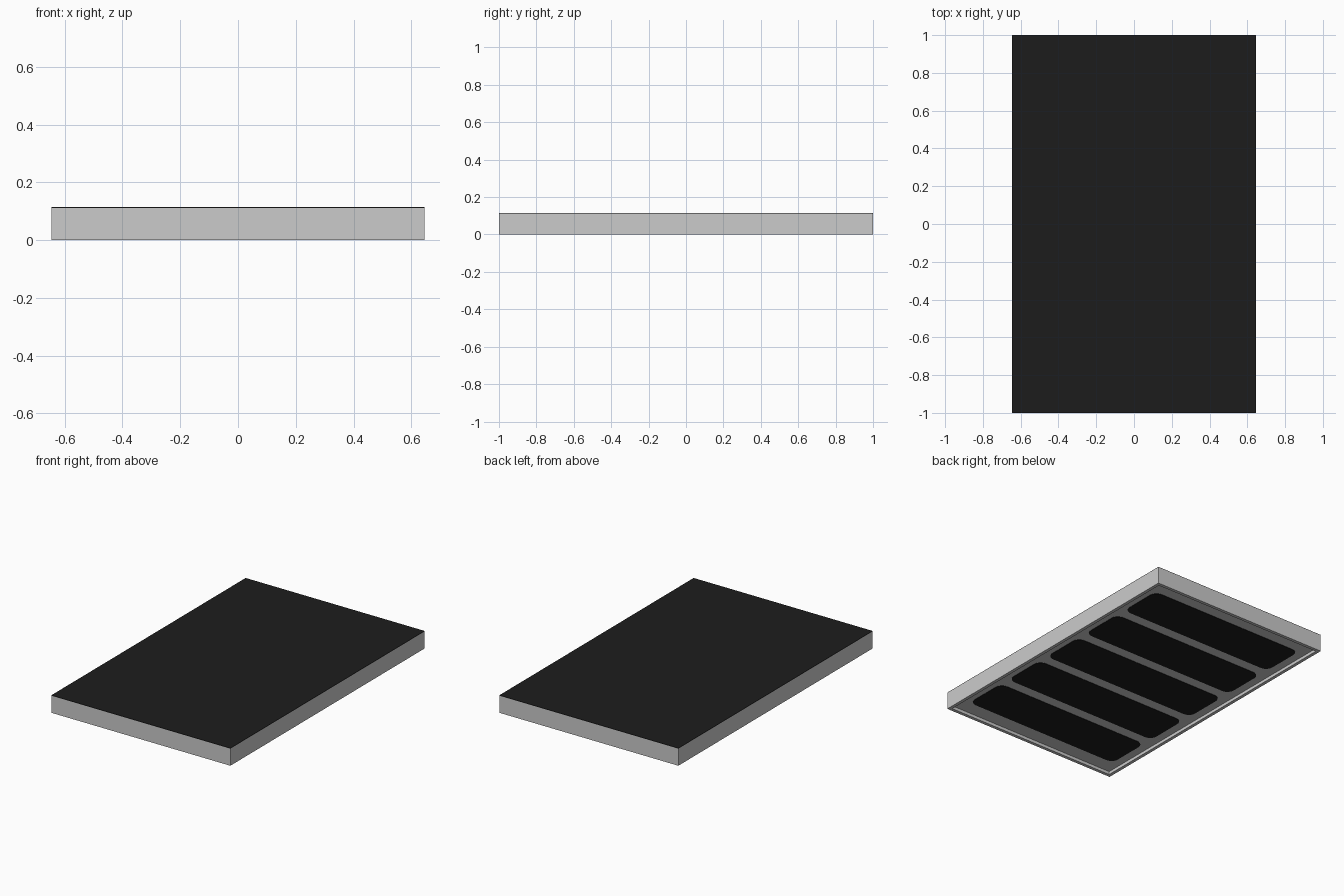
import bpy, bmesh, math

if "Cube" in bpy.data.objects:
    bpy.data.objects.remove(bpy.data.objects["Cube"])

W, L, H = 1.29, 2.0, 0.114      # overall size
RIM, RECESS = 0.03, 0.02        # underside lip width and recess depth
SKIN = 0.002                    # thickness of the black top sheet

black = bpy.data.materials.new("black")
black.diffuse_color = (0.012, 0.012, 0.012, 1)
black.use_nodes = True
black.node_tree.nodes["Principled BSDF"].inputs["Base Color"].default_value = black.diffuse_color


def rounded_slab(name, w, l, r, z0, z1, y=0.0, steps=6, mat=None):
    """Rounded rectangle extruded from z0 to z1."""
    bm = bmesh.new()
    verts = []
    for i, (sx, sy) in enumerate([(1, 1), (-1, 1), (-1, -1), (1, -1)]):
        for k in range(steps + 1):
            a = math.pi / 2 * (i + k / steps)
            verts.append(bm.verts.new((sx * (w / 2 - r) + r * math.cos(a),
                                       y + sy * (l / 2 - r) + r * math.sin(a), z0)))
    face = bm.faces.new(verts)
    top = bmesh.ops.extrude_face_region(bm, geom=[face])["geom"]
    bmesh.ops.translate(bm, vec=(0, 0, z1 - z0),
                        verts=[v for v in top if isinstance(v, bmesh.types.BMVert)])
    bmesh.ops.recalc_face_normals(bm, faces=bm.faces)
    return finish(bm, name, mat)


def finish(bm, name, mat=None):
    mesh = bpy.data.meshes.new(name)
    bm.to_mesh(mesh)
    bm.free()
    ob = bpy.data.objects.new(name, mesh)
    bpy.context.collection.objects.link(ob)
    if mat:
        mesh.materials.append(mat)
    return ob


# Grey frame: a box whose underside is inset and pushed up into a shallow recess
bm = bmesh.new()
bmesh.ops.create_cube(bm, size=1)
for v in bm.verts:
    v.co = (v.co.x * W, v.co.y * L, (v.co.z + 0.5) * (H - SKIN))
bottom = min(bm.faces, key=lambda f: f.calc_center_median().z)
bmesh.ops.inset_region(bm, faces=[bottom], thickness=RIM)
inner = bmesh.ops.extrude_face_region(bm, geom=[bottom])["geom"]
bmesh.ops.delete(bm, geom=[bottom], context='FACES')
bmesh.ops.translate(bm, vec=(0, 0, RECESS),
                    verts=[v for v in inner if isinstance(v, bmesh.types.BMVert)])
bmesh.ops.recalc_face_normals(bm, faces=bm.faces)
finish(bm, "panel_frame")

# Black sheet covering the whole top
rounded_slab("top_sheet", W, L, 0.003, H - SKIN, H, steps=2, mat=black)

# Five black rounded pads in the underside recess
for i in range(5):
    rounded_slab(f"underside_pad_{i + 1}", 1.135, 0.295, 0.05,
                 RECESS - 0.002, RECESS + 0.004, y=(i - 2) * 0.366, mat=black)
